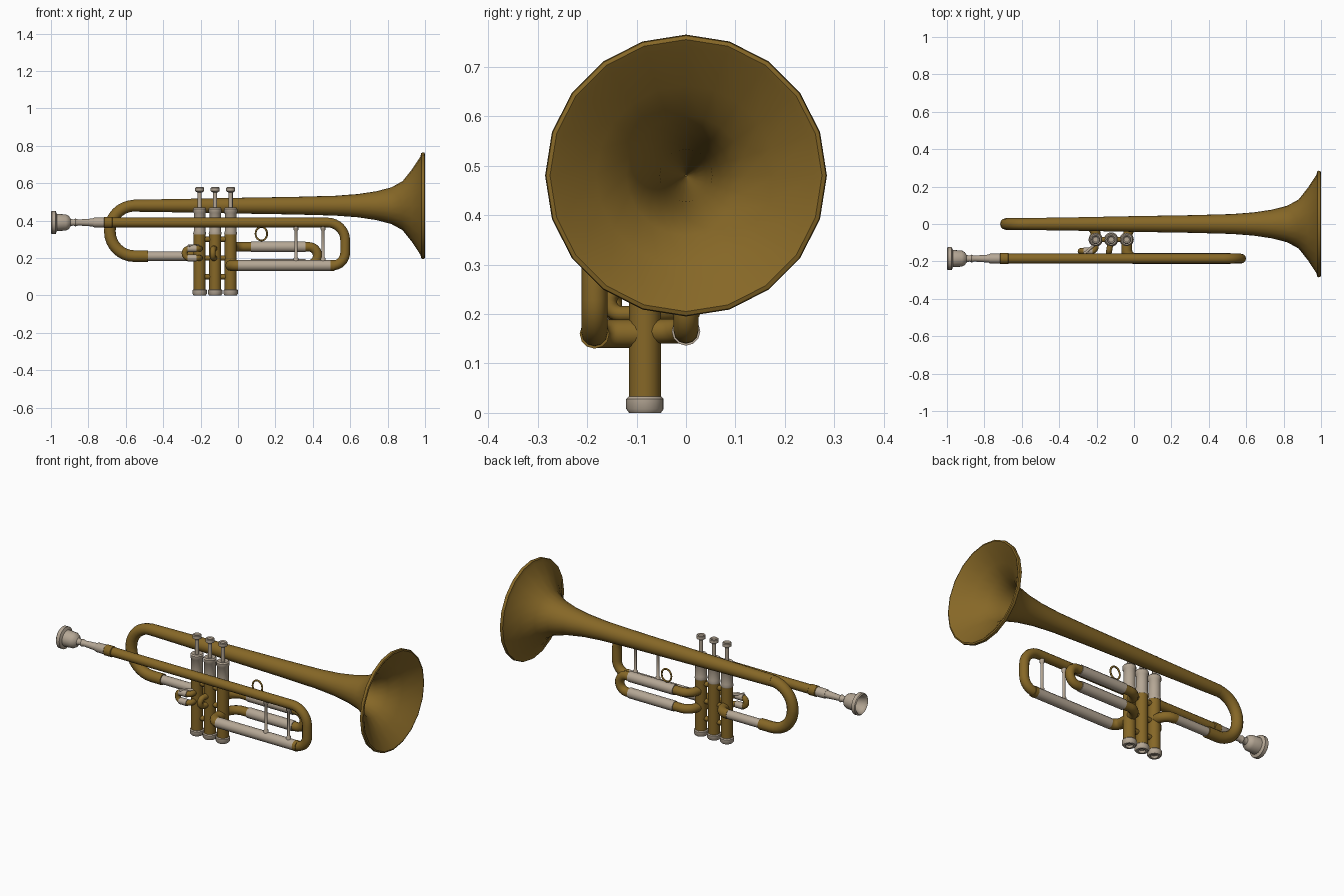
import bpy, bmesh, math
from mathutils import Vector

if "Cube" in bpy.data.objects:
    bpy.data.objects.remove(bpy.data.objects["Cube"])


def material(name, rgb):
    m = bpy.data.materials.new(name)
    m.diffuse_color = (*rgb, 1)
    m.use_nodes = True
    m.node_tree.nodes["Principled BSDF"].inputs["Base Color"].default_value = m.diffuse_color
    return m


BRASS = material("brass", (0.24, 0.137, 0.02))
SILVER = material("silver", (0.46, 0.385, 0.30))


def finish(ob, mat, angle=40):
    ob.data.materials.clear()
    ob.data.materials.append(mat)
    bpy.ops.object.select_all(action='DESELECT')
    ob.select_set(True)
    bpy.context.view_layer.objects.active = ob
    bpy.ops.object.shade_smooth_by_angle(angle=math.radians(angle))
    return ob


def lathe(name, profile, origin, mat, axis='Z', sides=20):
    """Spin (distance along axis, radius) pairs around an axis."""
    bm = bmesh.new()
    o = Vector(origin)
    rings = []
    for h, r in profile:
        ring = []
        for i in range(sides):
            a = math.tau * i / sides
            c, s = r * math.cos(a), r * math.sin(a)
            ring.append(bm.verts.new(o + Vector((h, s, c) if axis == 'X' else (c, s, h))))
        rings.append(ring)
    for a, b in zip(rings, rings[1:]):
        for i in range(sides):
            j = (i + 1) % sides
            bm.faces.new((a[i], a[j], b[j], b[i]))
    bm.faces.new(rings[0])
    bm.faces.new(rings[-1])
    bmesh.ops.recalc_face_normals(bm, faces=bm.faces)
    me = bpy.data.meshes.new(name)
    bm.to_mesh(me)
    bm.free()
    ob = bpy.data.objects.new(name, me)
    bpy.context.collection.objects.link(ob)
    return finish(ob, mat)


def rounded(points, fillet, steps=8):
    """Polyline with its corners rounded."""
    p = [Vector(q) for q in points]
    out = [p[0]]
    for i in range(1, len(p) - 1):
        u, v = p[i - 1] - p[i], p[i + 1] - p[i]
        lu = u.length * (0.95 if i == 1 else 0.49)
        lv = v.length * (0.95 if i == len(p) - 2 else 0.49)
        t = min(fillet, lu, lv)
        a, d = p[i] + u.normalized() * t, p[i] + v.normalized() * t
        b, c = a.lerp(p[i], 0.5523), d.lerp(p[i], 0.5523)
        for k in range(steps + 1):
            s = k / steps
            out.append(a * (1 - s)**3 + b * 3 * s * (1 - s)**2 + c * 3 * s * s * (1 - s) + d * s**3)
    return out + [p[-1]]


def tube(name, points, r, mat, fillet=0.05, closed=False):
    """Round pipe along a path."""
    pts = [Vector(q) for q in points] if closed else rounded(points, fillet)
    cu = bpy.data.curves.new(name, 'CURVE')
    cu.dimensions = '3D'
    cu.bevel_depth = r
    cu.bevel_resolution = 4
    cu.use_fill_caps = True
    sp = cu.splines.new('POLY')
    sp.points.add(len(pts) - 1)
    for q, v in zip(sp.points, pts):
        q.co = (*v, 1)
    sp.use_cyclic_u = closed
    ob = bpy.data.objects.new(name, cu)
    bpy.context.collection.objects.link(ob)
    bpy.ops.object.select_all(action='DESELECT')
    ob.select_set(True)
    bpy.context.view_layer.objects.active = ob
    bpy.ops.object.convert(target='MESH')
    return finish(bpy.context.object, mat)


LY = -0.185   # plane of the leadpipe and main slide
VY = -0.083   # plane of the valves
VALVES = (-0.205, -0.122, -0.039)

# Bell: outer wall, rolled rim, inner funnel
lathe("bell", [(-0.56, 0.032), (-0.3, 0.036), (0, 0.042), (0.3, 0.047), (0.52, 0.053),
               (0.64, 0.062), (0.74, 0.077), (0.82, 0.098), (0.88, 0.131), (0.93, 0.194),
               (0.975, 0.262), (0.98, 0.282), (0.988, 0.285), (0.997, 0.283), (1.0, 0.275),
               (0.99, 0.26), (0.93, 0.182), (0.88, 0.121), (0.82, 0.089), (0.74, 0.068),
               (0.64, 0.053), (0.52, 0.042), (0.3, 0.02), (0.1, 0.002)],
      (0, 0, 0.48), BRASS, 'X')

# Rear bow of the bell and its run into the first valve
tube("bell_bow", [(-0.54, 0, 0.48), (-0.685, 0, 0.48), (-0.685, 0, 0.21), (-0.48, 0, 0.21)],
     0.031, BRASS, 0.132)
tube("bell_bow_sleeve", [(-0.49, 0, 0.21), (-0.26, 0, 0.21)], 0.025, SILVER)
tube("bell_bow_elbow", [(-0.275, 0, 0.21), (-0.205, 0, 0.21), (-0.205, VY, 0.21)], 0.027, BRASS, 0.06)

# Leadpipe, main slide bow and elbow into the third valve
tube("leadpipe", [(-0.7, LY, 0.39), (0.573, LY, 0.39), (0.573, LY, 0.16), (0.5, LY, 0.16)],
     0.026, BRASS, 0.095)
tube("main_slide_bow", [(0.495, LY, 0.16), (0.515, LY, 0.16)], 0.03, BRASS)
tube("main_slide_sleeve", [(0.0, LY, 0.16), (0.505, LY, 0.16)], 0.029, SILVER)
tube("main_slide_elbow", [(0.01, LY, 0.16), (-0.039, LY, 0.16), (-0.039, VY, 0.16)], 0.029, BRASS, 0.05)

# Mouthpiece with hollow cup, and its receiver
lathe("mouthpiece", [(-0.93, 0.004), (-0.945, 0.03), (-0.985, 0.046), (-0.997, 0.051), (-1.0, 0.056),
                     (-0.995, 0.062), (-0.975, 0.062), (-0.968, 0.046), (-0.92, 0.043), (-0.905, 0.035),
                     (-0.895, 0.02), (-0.88, 0.016), (-0.868, 0.021), (-0.855, 0.016), (-0.78, 0.021),
                     (-0.7, 0.021)], (0, LY, 0.39), SILVER, 'X')
lathe("mouthpiece_receiver", [(-0.775, 0.023), (-0.77, 0.026), (-0.71, 0.027)], (0, LY, 0.39), SILVER, 'X')
lathe("receiver_collar", [(-0.717, 0.027), (-0.714, 0.03), (-0.673, 0.03), (-0.67, 0.026)],
      (0, LY, 0.39), BRASS, 'X')

# Three piston valves
for i, x in enumerate(VALVES, 1):
    o = (x, VY, 0)
    lathe(f"valve_{i}_casing", [(0.02, 0.032), (0.335, 0.032)], o, BRASS)
    lathe(f"valve_{i}_bottom_cap", [(0.012, 0.016), (0.0, 0.02), (0.0, 0.032), (0.008, 0.038), (0.028, 0.038), (0.033, 0.033)],
          o, SILVER)
    lathe(f"valve_{i}_upper_casing", [(0.325, 0.033), (0.33, 0.035), (0.345, 0.031), (0.44, 0.031),
                                      (0.445, 0.035), (0.463, 0.035), (0.47, 0.029), (0.466, 0.012)], o, SILVER)
    lathe(f"valve_{i}_stem", [(0.46, 0.011), (0.555, 0.011)], o, SILVER)
    lathe(f"valve_{i}_button", [(0.55, 0.012), (0.558, 0.024), (0.575, 0.024), (0.579, 0.02), (0.574, 0.014)],
          o, SILVER)

# Short pipes joining neighbouring valves
for i, (a, b) in enumerate(zip(VALVES, VALVES[1:]), 1):
    for j, z in enumerate((0.10, 0.20, 0.30), 1):
        tube(f"valve_link_{i}_{j}", [(a, VY, z), (b, VY, z)], 0.014, BRASS)

# Third valve slide: long loop in the bell plane
tube("third_slide_loop", [(-0.039, VY, 0.26), (-0.02, 0, 0.26), (0.425, 0, 0.26), (0.425, 0, 0.165),
                          (-0.02, 0, 0.165), (-0.039, VY, 0.165)], 0.025, BRASS, 0.05)
for n, z in (("upper", 0.26), ("lower", 0.165)):
    tube(f"third_slide_{n}_sleeve", [(0.07, 0, z), (0.36, 0, z)], 0.029, SILVER)

# First valve slide: short loop pointing back
tube("first_slide_loop", [(-0.205, VY, 0.25), (-0.205, -0.145, 0.25), (-0.285, -0.145, 0.25),
                          (-0.285, -0.145, 0.2), (-0.205, -0.145, 0.2), (-0.205, VY, 0.2)],
     0.016, BRASS, 0.025)
for n, z in (("upper", 0.25), ("lower", 0.2)):
    tube(f"first_slide_{n}_sleeve", [(-0.27, -0.145, z), (-0.222, -0.145, z)], 0.019, SILVER)
tube("thumb_hook", [(-0.265, -0.158, 0.265), (-0.21, -0.11, 0.265)], 0.007, SILVER)

# Second valve slide: small loop pointing forward
tube("second_slide_loop", [(-0.122, VY, 0.25), (-0.135, -0.155, 0.25), (-0.135, -0.155, 0.2),
                           (-0.122, VY, 0.2)], 0.016, BRASS, 0.025)

# Braces between leadpipe and main slide
for i, x in enumerate((0.31, 0.455), 1):
    lathe(f"slide_brace_{i}", [(0.18, 0.014), (0.198, 0.013), (0.205, 0.008), (0.345, 0.008),
                               (0.352, 0.013), (0.375, 0.014)], (x, LY, 0), SILVER, sides=12)

# Finger ring on the third slide
tube("finger_ring", [(0.125 + 0.031 * math.cos(math.tau * k / 24), 0, 0.33 + 0.036 * math.sin(math.tau * k / 24))
                     for k in range(24)], 0.005, BRASS, closed=True)
